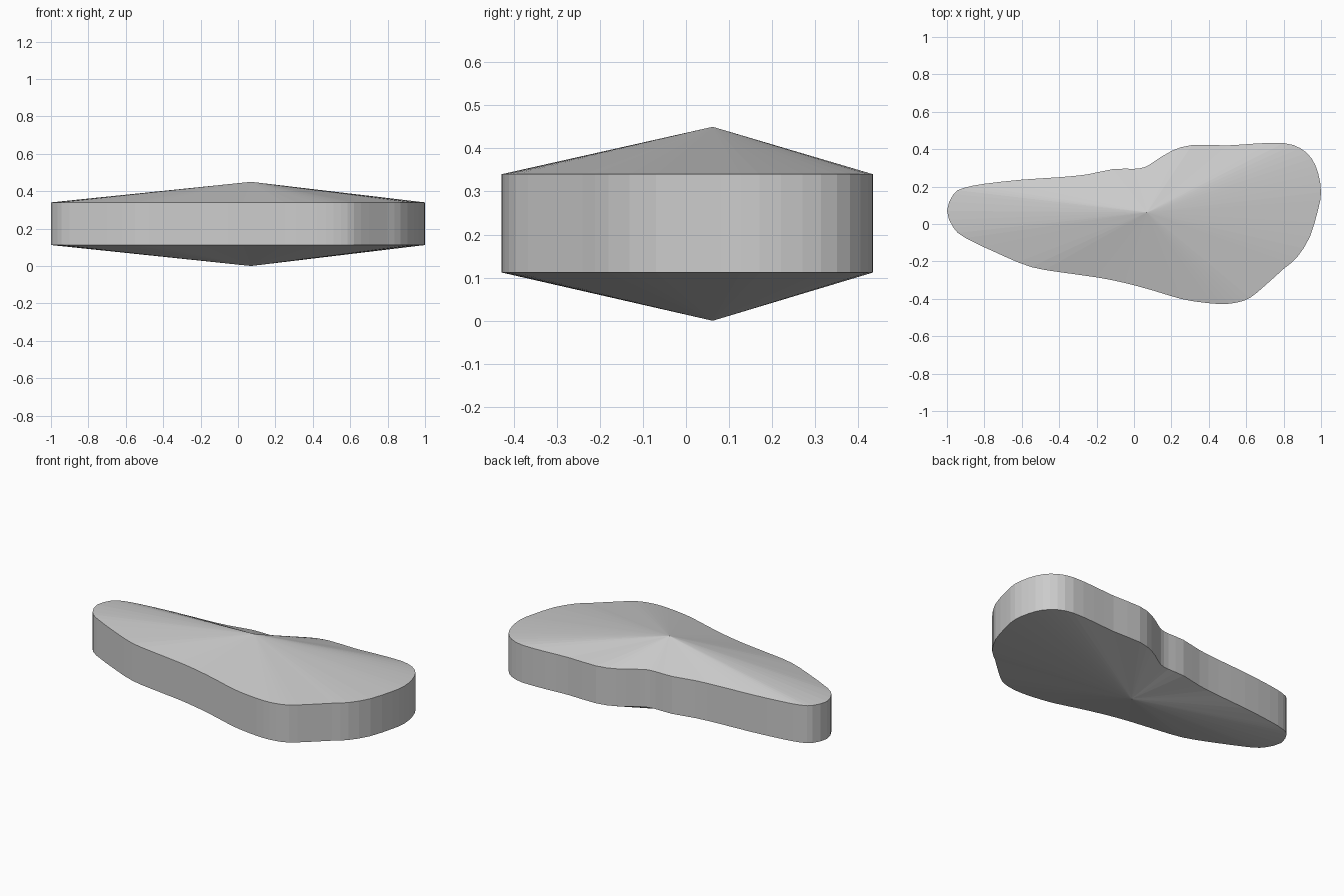
import bpy, bmesh
from mathutils import Vector

if "Cube" in bpy.data.objects:
    bpy.data.objects.remove(bpy.data.objects["Cube"])

# Control points of the closed pebble outline, clockwise from the left tip
OUTLINE = [(-1, .07), (-.965, .16), (-.91, .193), (-.8, .215), (-.6, .237), (-.4, .25),
           (-.25, .265), (-.11, .294), (0, .295), (.06, .305), (.11, .335), (.2, .39),
           (.31, .422), (.5, .42), (.65, .43), (.8, .433), (.89, .405), (.95, .35),
           (.985, .27), (1, .17), (.985, .08), (.94, -.07), (.87, -.18), (.8, -.24),
           (.7, -.33), (.62, -.395), (.55, -.42), (.47, -.428), (.37, -.42), (.25, -.40),
           (.1, -.355), (-.05, -.315), (-.2, -.285), (-.4, -.257), (-.55, -.23),
           (-.7, -.17), (-.9, -.075), (-.965, -.02)]
CENTRE = (.07, .062)
Z_BOTTOM, Z_LOW, Z_HIGH, Z_TOP = 0.0, .112, .34, .45


def smooth_loop(points, steps):
    """Closed Catmull-Rom curve through the control points."""
    p = [Vector(q) for q in points]
    n = len(p)
    out = []
    for i in range(n):
        a, b, c, d = p[i - 1], p[i], p[(i + 1) % n], p[(i + 2) % n]
        for s in range(steps):
            t = s / steps
            out.append(.5 * (2 * b + (c - a) * t + (2 * a - 5 * b + 4 * c - d) * t ** 2
                             + (3 * b - a - 3 * c + d) * t ** 3))
    return out


# Slab: vertical wall with a shallow cone fan above and below
bm = bmesh.new()
ring = smooth_loop(OUTLINE, 2)
low = [bm.verts.new((q.x, q.y, Z_LOW)) for q in ring]
high = [bm.verts.new((q.x, q.y, Z_HIGH)) for q in ring]
base = bm.verts.new((*CENTRE, Z_BOTTOM))
peak = bm.verts.new((*CENTRE, Z_TOP))
for i in range(len(ring)):
    j = (i + 1) % len(ring)
    bm.faces.new((low[i], low[j], high[j], high[i]))
    bm.faces.new((high[i], high[j], peak))
    bm.faces.new((low[j], low[i], base))
bmesh.ops.recalc_face_normals(bm, faces=bm.faces)

mesh = bpy.data.meshes.new("pebble_slab")
bm.to_mesh(mesh)
bm.free()
bpy.context.collection.objects.link(bpy.data.objects.new("pebble_slab", mesh))
